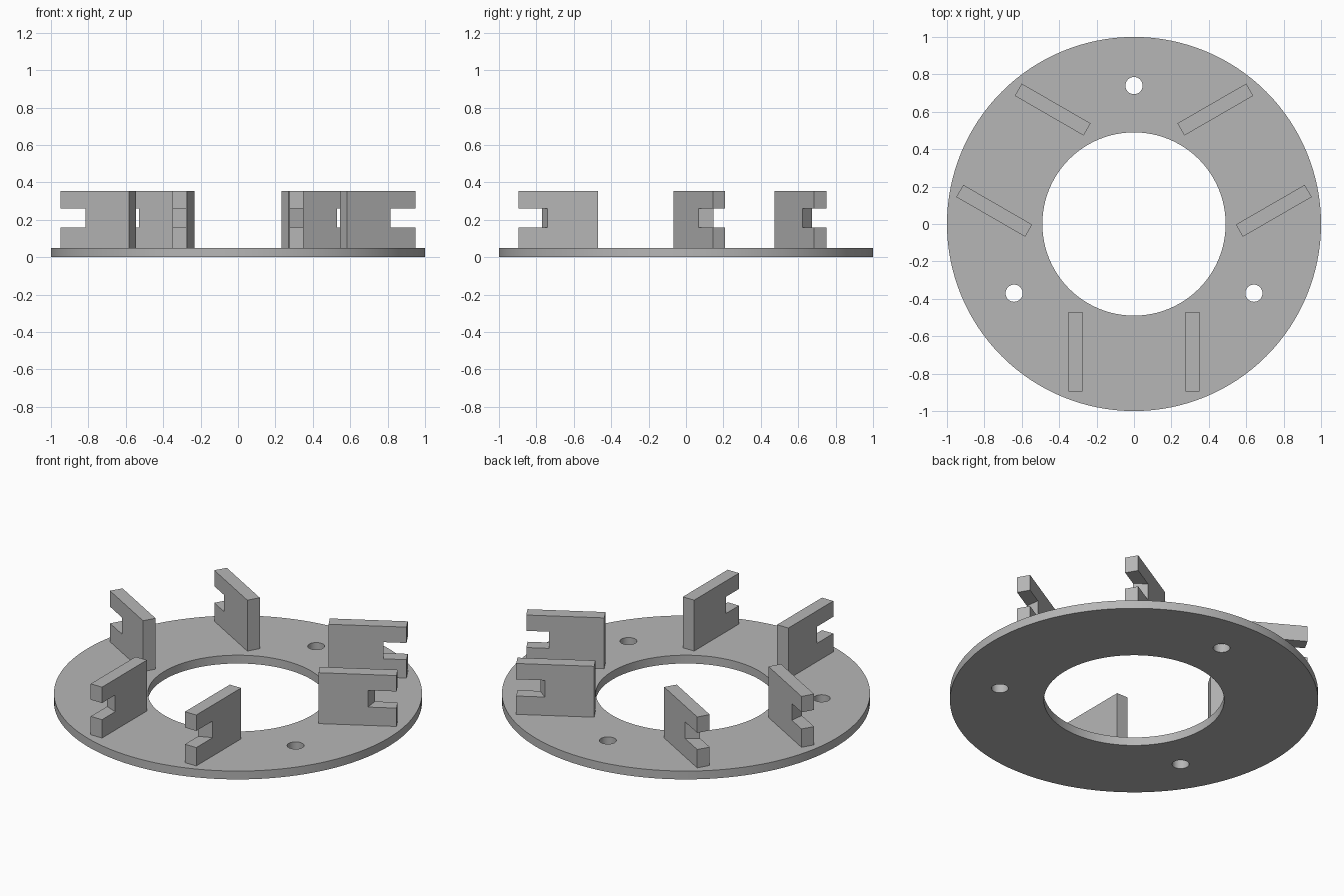
import bpy, bmesh
from math import radians, sin, cos, sqrt, tau
from mathutils import Matrix

if "Cube" in bpy.data.objects:
    bpy.data.objects.remove(bpy.data.objects["Cube"], do_unlink=True)

PLATE = 0.05                     # plate thickness
TOP = 0.355                      # top of the fins
SLOT_LOW, SLOT_HIGH = 0.16, 0.26
SLOT_RADIUS = 0.818              # slots are cut by a ring around the centre
FIN_IN, FIN_OUT = 0.47, 0.895

grey = bpy.data.materials.new("plain grey")
grey.use_nodes = True
colour = (0.47, 0.47, 0.47, 1)
grey.diffuse_color = colour
grey.node_tree.nodes["Principled BSDF"].inputs["Base Color"].default_value = colour


def make_object(name, bm):
    mesh = bpy.data.meshes.new(name)
    bm.to_mesh(mesh)
    bm.free()
    mesh.materials.append(grey)
    obj = bpy.data.objects.new(name, mesh)
    bpy.context.collection.objects.link(obj)
    return obj


def add_ring(bm, x, y, radius, count):
    verts = [bm.verts.new((x + radius * cos(tau * i / count),
                           y + radius * sin(tau * i / count), PLATE / 2))
             for i in range(count)]
    for i in range(count):
        bm.edges.new((verts[i - 1], verts[i]))


# Flat annular plate with three bolt holes
bm = bmesh.new()
add_ring(bm, 0, 0, 1, 128)
add_ring(bm, 0, 0, 0.49, 96)
for k in range(3):
    a = radians(90 + 120 * k)
    add_ring(bm, 0.74 * cos(a), 0.74 * sin(a), 0.046, 32)
bmesh.ops.triangle_fill(bm, edges=bm.edges[:], use_beauty=True, normal=(0, 0, 1))
plate = make_object("base_plate", bm)
solid = plate.modifiers.new("thickness", "SOLIDIFY")
solid.thickness = PLATE
solid.offset = 0
bpy.ops.object.select_all(action="DESELECT")
plate.select_set(True)
bpy.context.view_layer.objects.active = plate
bpy.ops.object.modifier_apply(modifier=solid.name)
bpy.ops.object.shade_smooth_by_angle(angle=radians(30))


# Upright fin with a slot open to the outside
def fin(name, x, angle):
    bm = bmesh.new()
    sides = []
    for px in (x - 0.0375, x + 0.0375):
        slot = sqrt(SLOT_RADIUS ** 2 - px ** 2)
        profile = [(FIN_IN, PLATE), (FIN_OUT, PLATE), (FIN_OUT, SLOT_LOW),
                   (slot, SLOT_LOW), (slot, SLOT_HIGH), (FIN_OUT, SLOT_HIGH),
                   (FIN_OUT, TOP), (FIN_IN, TOP)]
        sides.append([bm.verts.new((px, -r, z)) for r, z in profile])
    a, b = sides
    bm.faces.new(a)
    bm.faces.new(b[::-1])
    for i in range(len(a)):
        bm.faces.new((a[i - 1], b[i - 1], b[i], a[i]))
    bmesh.ops.recalc_face_normals(bm, faces=bm.faces[:])
    bm.transform(Matrix.Rotation(radians(angle), 4, "Z"))
    make_object(name, bm)


# Three pairs of parallel fins
for label, angle in (("front", 0), ("back_left", 120), ("back_right", 240)):
    fin(label + "_fin_a", -0.3125, angle)
    fin(label + "_fin_b", 0.3125, angle)
